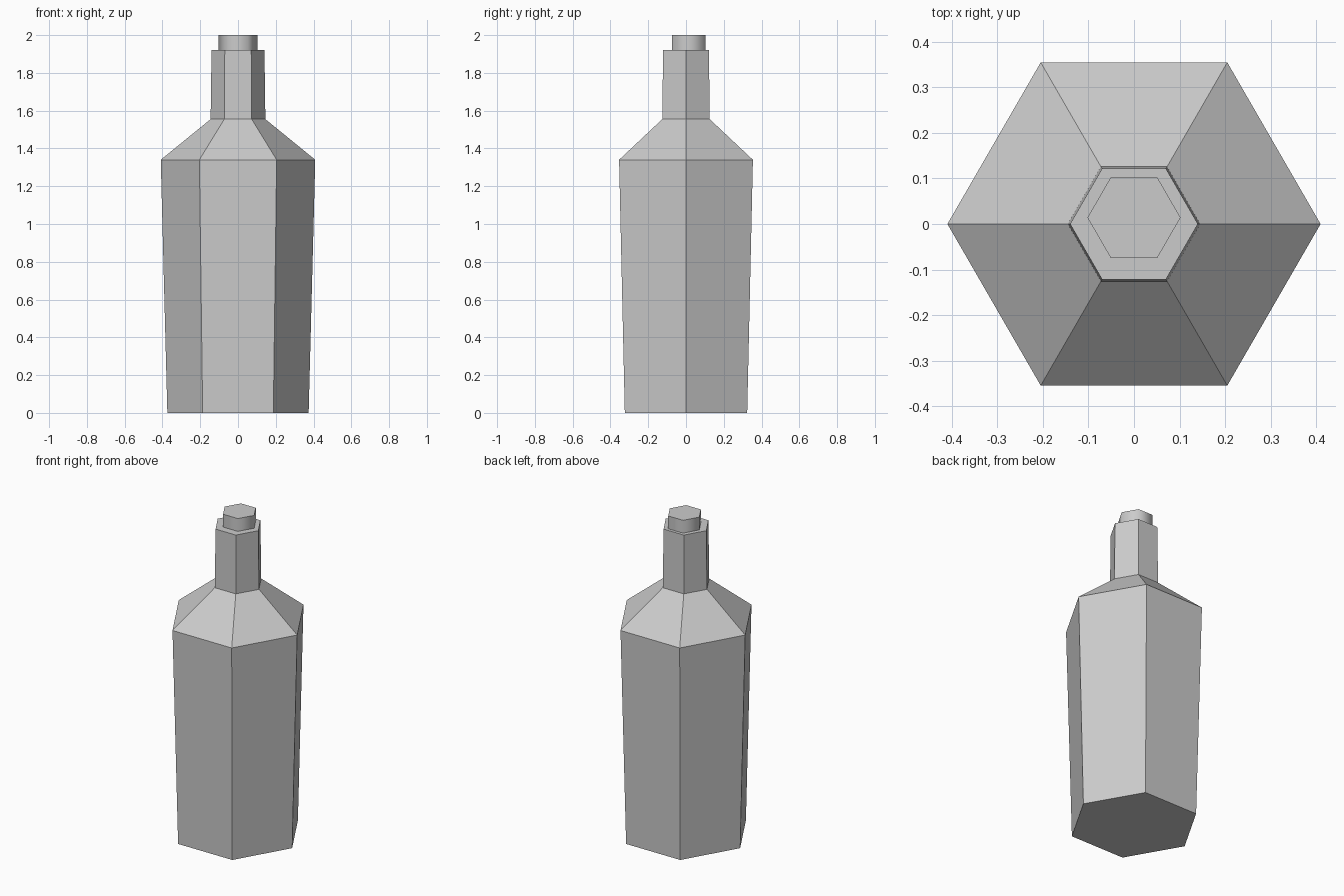
import bpy, bmesh, math

if "Cube" in bpy.data.objects:
    bpy.data.objects.remove(bpy.data.objects["Cube"])


def hex_lathe(name, profile, y=0.0):
    """Six-sided solid from (radius, z) rings, corners on +x/-x."""
    bm = bmesh.new()
    rings = [[bm.verts.new((r * math.cos(i * math.pi / 3),
                            y + r * math.sin(i * math.pi / 3), z))
              for i in range(6)] for r, z in profile]
    for a, b in zip(rings, rings[1:]):
        for i in range(6):
            j = (i + 1) % 6
            bm.faces.new((a[i], a[j], b[j], b[i]))
    bm.faces.new(rings[0][::-1])
    bm.faces.new(rings[-1])
    mesh = bpy.data.meshes.new(name)
    bm.to_mesh(mesh)
    bm.free()
    obj = bpy.data.objects.new(name, mesh)
    bpy.context.collection.objects.link(obj)
    return obj


# Bottle: tapered body, sloped shoulder and neck
hex_lathe("bottle_body", [(0.374, 0), (0.409, 1.34), (0.145, 1.555), (0.14, 1.92)])

# Stopper, slightly off-centre, with smooth sides and a flat top
stopper = hex_lathe("stopper", [(0.102, 1.92), (0.102, 2.0)], y=0.014)
bpy.context.view_layer.objects.active = stopper
stopper.select_set(True)
bpy.ops.object.shade_smooth_by_angle(angle=math.radians(65))
